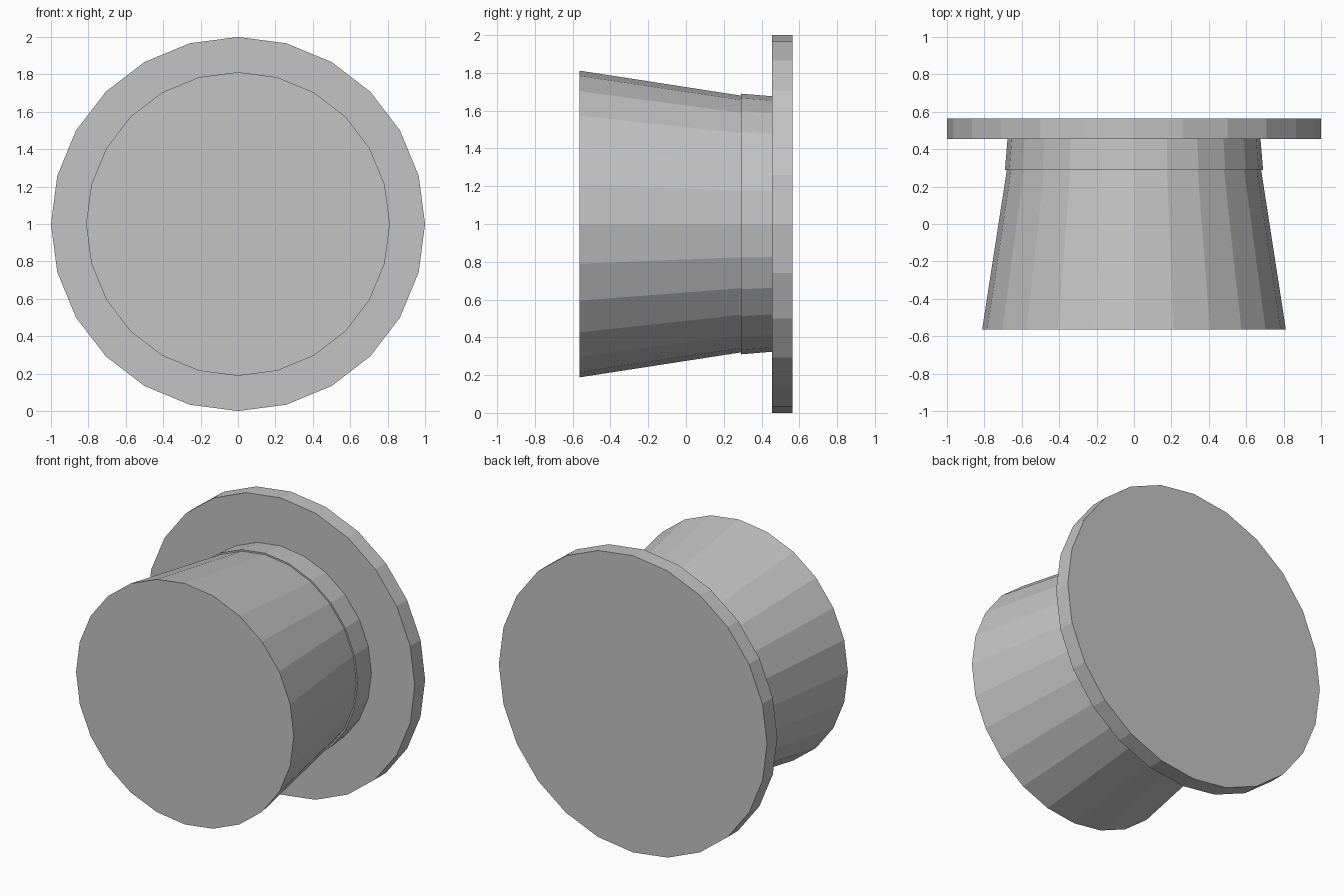
import bpy, bmesh
from math import sin, cos, pi

if "Cube" in bpy.data.objects:
    bpy.data.objects.remove(bpy.data.objects["Cube"])

SIDES = 24
CENTRE_Z = 1.0

grey = bpy.data.materials.new("plain grey")
grey.diffuse_color = (0.55, 0.55, 0.55, 1)
grey.use_nodes = True
grey.node_tree.nodes["Principled BSDF"].inputs["Base Color"].default_value = grey.diffuse_color


def drum(name, y0, r0, y1, r1):
    """Closed, flat-faced tapered cylinder along the y axis."""
    bm = bmesh.new()
    rings = []
    for y, r in ((y0, r0), (y1, r1)):
        rings.append([bm.verts.new((r * sin(2 * pi * i / SIDES), y,
                                    CENTRE_Z + r * cos(2 * pi * i / SIDES)))
                      for i in range(SIDES)])
    a, b = rings
    for i in range(SIDES):
        j = (i + 1) % SIDES
        bm.faces.new((a[i], a[j], b[j], b[i]))
    bm.faces.new(a)
    bm.faces.new(b)
    bmesh.ops.recalc_face_normals(bm, faces=bm.faces)
    mesh = bpy.data.meshes.new(name)
    bm.to_mesh(mesh)
    bm.free()
    mesh.materials.append(grey)
    obj = bpy.data.objects.new(name, mesh)
    bpy.context.collection.objects.link(obj)
    return obj


# Flared crown, running through the band into the brim
drum("crown", -0.565, 0.812, 0.47, 0.652)
# Slightly raised band at the foot of the crown
drum("band", 0.29, 0.69, 0.46, 0.676)
# Wide flat brim
drum("brim", 0.455, 1.0, 0.565, 1.0)
